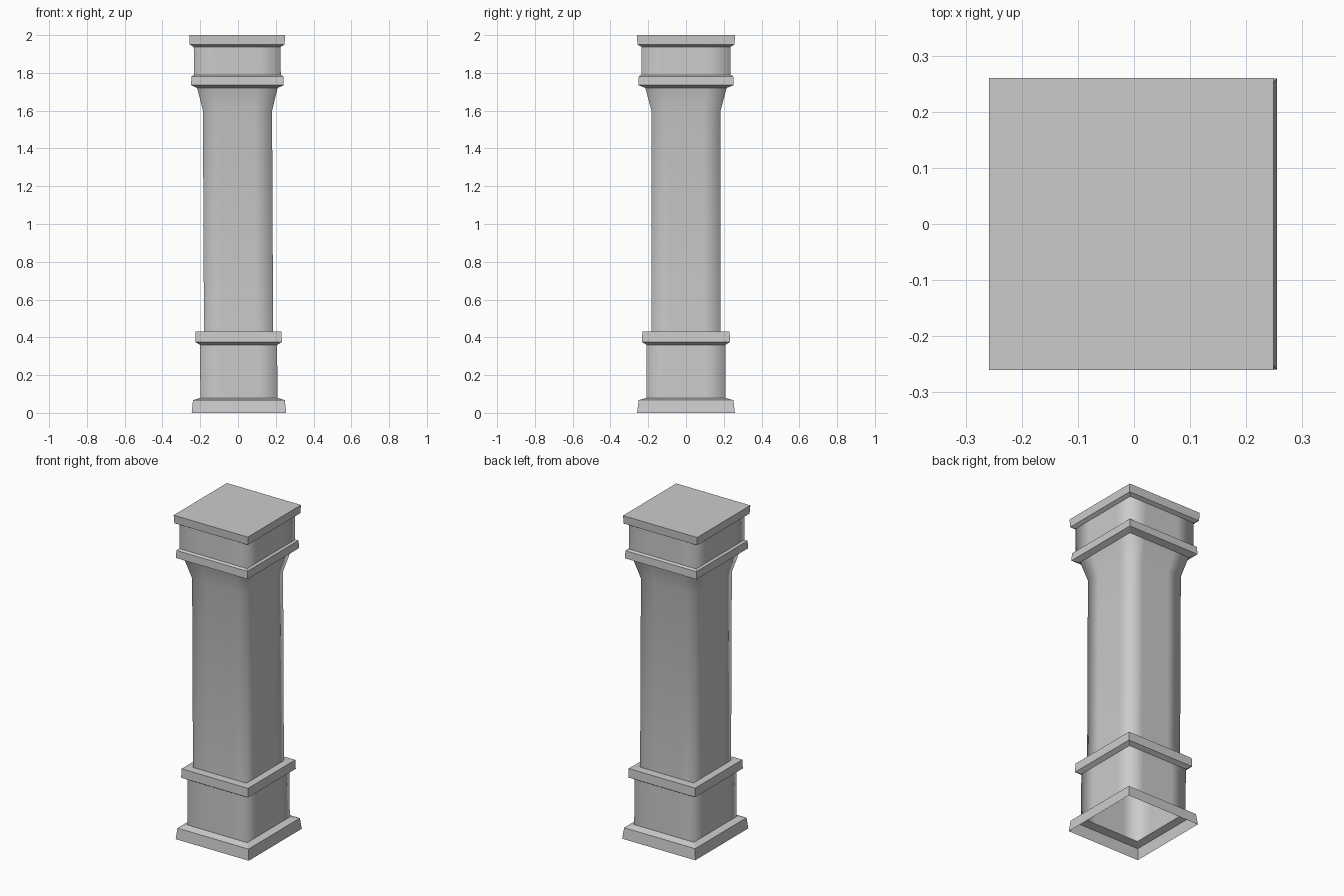
import bpy, bmesh

if "Cube" in bpy.data.objects:
    bpy.data.objects.remove(bpy.data.objects["Cube"])

SEG = 4  # columns per side of the square section


def ring(bm, hx, hy, z):
    """Square loop of vertices, with the pillar's very slight lean in x."""
    cx = 0.005 - 0.0048 * z
    corners = [(-1, -1), (1, -1), (1, 1), (-1, 1)]
    verts = []
    for i, (ax, ay) in enumerate(corners):
        bx, by = corners[(i + 1) % 4]
        for k in range(SEG):
            t = k / SEG
            verts.append(bm.verts.new((cx + hx * (ax + (bx - ax) * t),
                                       hy * (ay + (by - ay) * t), z)))
    return verts


def section(name, profile, smooth=False, capped=False):
    """Skin square rings given as (half x, half y, z) from bottom to top."""
    bm = bmesh.new()
    rings = [ring(bm, *p) for p in profile]
    n = len(rings[0])
    for lo, hi in zip(rings, rings[1:]):
        for i in range(n):
            j = (i + 1) % n
            bm.faces.new((lo[i], lo[j], hi[j], hi[i])).smooth = smooth
    if capped:
        bm.faces.new(rings[-1])
    mesh = bpy.data.meshes.new(name)
    bm.to_mesh(mesh)
    bm.free()
    obj = bpy.data.objects.new(name, mesh)
    bpy.context.collection.objects.link(obj)
    return obj


# plinth, open underneath, with a sloping ledge
section("plinth", [(0.250, 0.259, 0.0), (0.243, 0.251, 0.067), (0.204, 0.208, 0.08)])

# base block
section("base_block", [(0.204, 0.208, 0.08), (0.204, 0.208, 0.36)], smooth=True)

# lower moulding with chamfered underside
section("lower_band", [(0.204, 0.208, 0.36), (0.229, 0.233, 0.375),
                       (0.227, 0.231, 0.43), (0.183, 0.183, 0.432)])

# shaft flaring out below the capital
section("shaft", [(0.183, 0.183, 0.432), (0.183, 0.183, 1.60),
                  (0.213, 0.215, 1.72)], smooth=True)

# upper moulding
section("upper_band", [(0.213, 0.215, 1.72), (0.245, 0.252, 1.735),
                       (0.243, 0.250, 1.782), (0.230, 0.236, 1.79)])

# neck
section("neck", [(0.230, 0.236, 1.79), (0.230, 0.236, 1.938)], smooth=True)

# top slab
section("top_slab", [(0.230, 0.236, 1.938), (0.251, 0.257, 1.95),
                     (0.2535, 0.260, 2.0)], capped=True)
